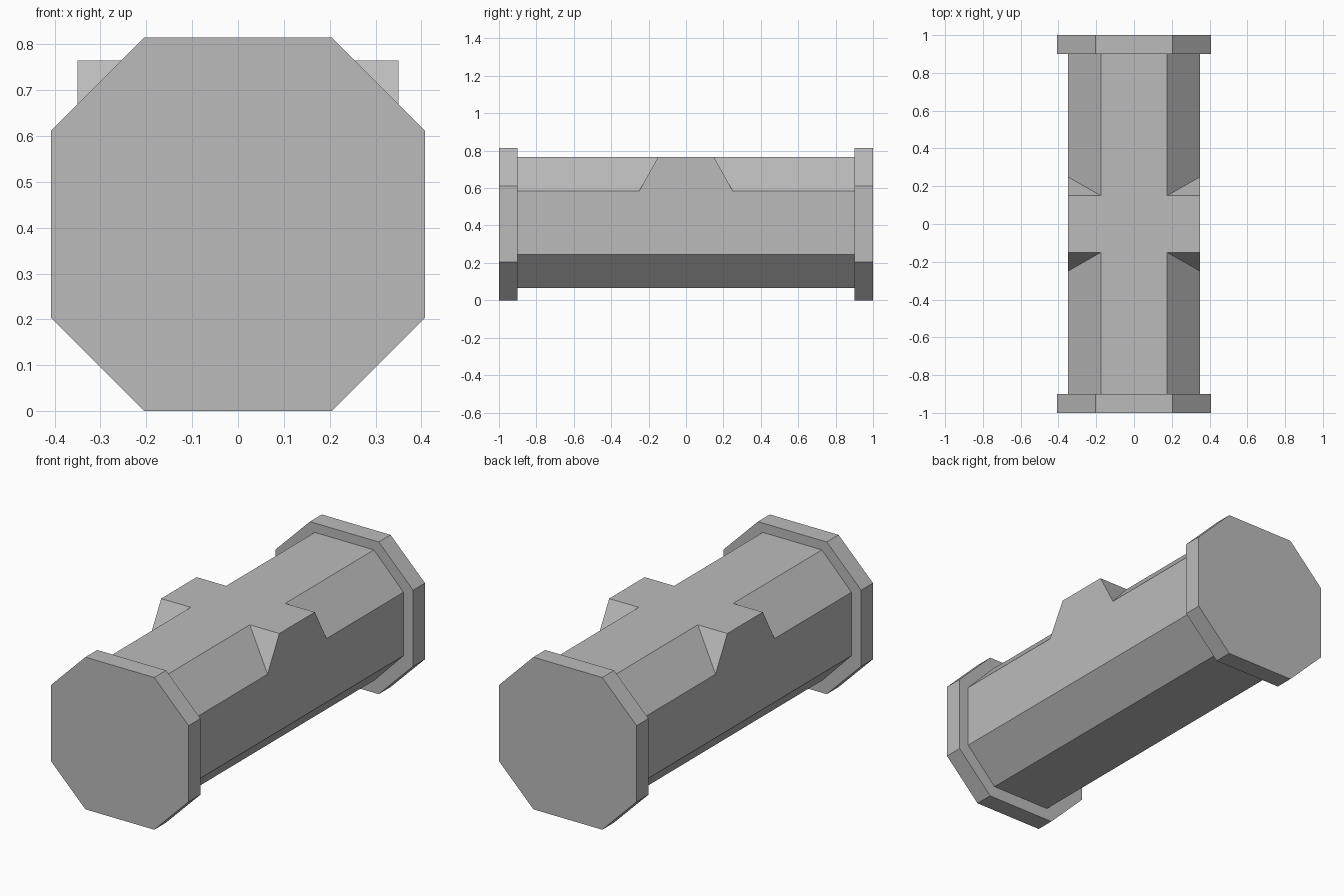
import bpy
import bmesh

if "Cube" in bpy.data.objects:
    bpy.data.objects.remove(bpy.data.objects["Cube"], do_unlink=True)

GREY = (0.5, 0.5, 0.5, 1.0)
grey = bpy.data.materials.new("plain grey")
grey.use_nodes = True
grey.diffuse_color = GREY
grey.node_tree.nodes["Principled BSDF"].inputs["Base Color"].default_value = GREY


def convex_part(name, points):
    """Flat-shaded convex solid wrapped around the given corner points."""
    bm = bmesh.new()
    for p in points:
        bm.verts.new(p)
    bmesh.ops.convex_hull(bm, input=bm.verts[:])
    bmesh.ops.dissolve_limit(bm, angle_limit=0.01, verts=bm.verts[:], edges=bm.edges[:])
    bmesh.ops.recalc_face_normals(bm, faces=bm.faces[:])
    mesh = bpy.data.meshes.new(name)
    bm.to_mesh(mesh)
    bm.free()
    mesh.materials.append(grey)
    obj = bpy.data.objects.new(name, mesh)
    bpy.context.collection.objects.link(obj)
    return obj


def octagon_prism(name, half, edge_x, edge_z, centre_z, y0, y1):
    """Octagonal bar along y; edge_x and edge_z are half lengths of its flats."""
    section = [(sx * x, centre_z + sz * z)
               for x, z in ((half, edge_z), (edge_x, half))
               for sx in (-1, 1) for sz in (-1, 1)]
    return convex_part(name, [(x, y, z) for x, z in section for y in (y0, y1)])


# Barrel, set very slightly high between the end caps
R, FLAT_X, FLAT_Z, MID = 0.35, 0.175, 0.17, 0.415
octagon_prism("barrel", R, FLAT_X, FLAT_Z, MID, -0.9, 0.9)

# Thick end caps
octagon_prism("front_cap", 0.4075, 0.204, 0.204, 0.4075, -1.0, -0.9)
octagon_prism("back_cap", 0.4075, 0.204, 0.204, 0.4075, 0.9, 1.0)

# Side lugs that fill the upper bevels, spreading towards the bottom
for name, side in (("left_lug", 1), ("right_lug", -1)):
    convex_part(name, [(side * x, end * y, z)
                       for x, y, z in ((FLAT_X, 0.15, MID + R),
                                       (R, 0.15, MID + R),
                                       (R, 0.25, MID + FLAT_Z))
                       for end in (-1, 1)])
